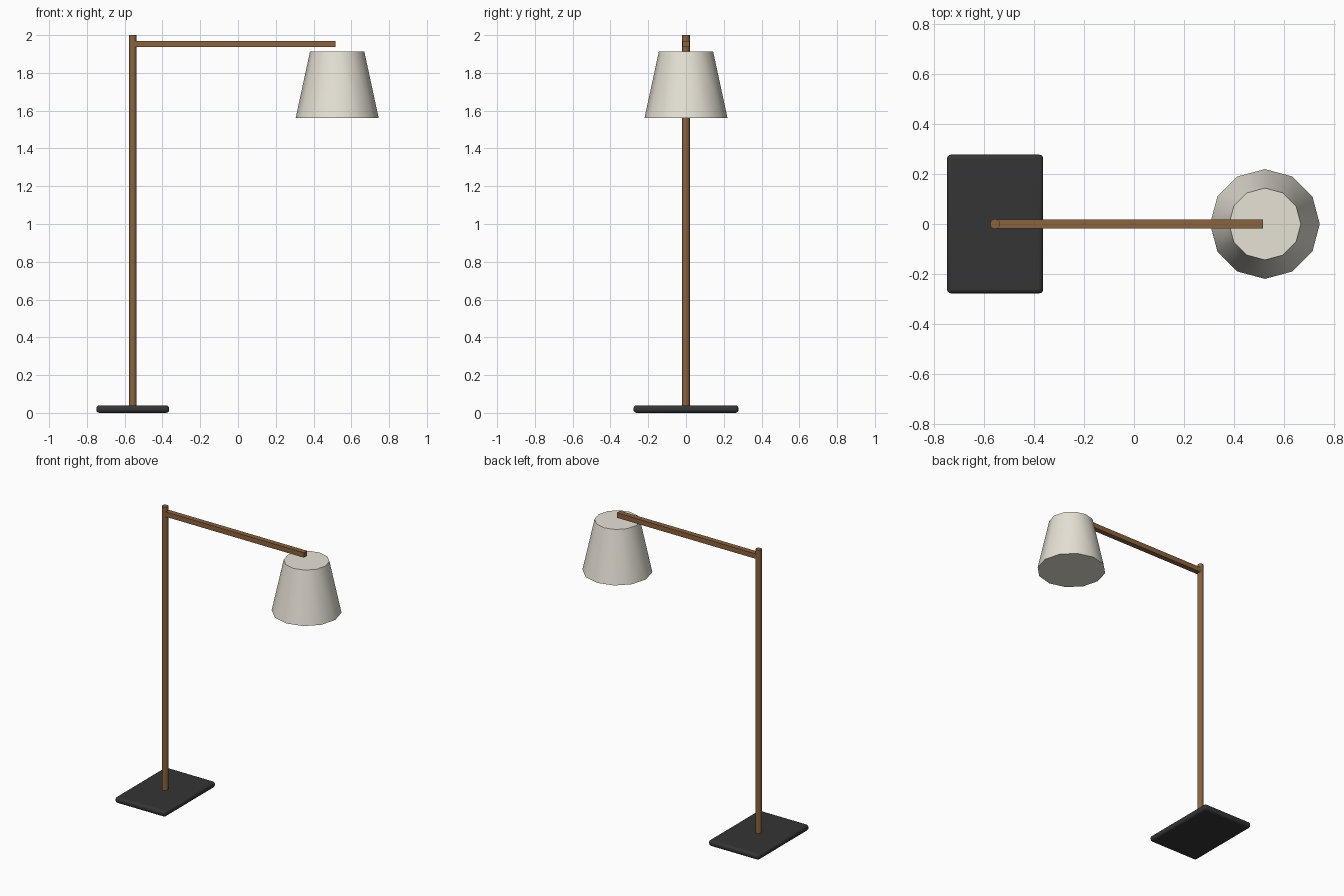
import bpy
from math import radians

if "Cube" in bpy.data.objects:
    bpy.data.objects.remove(bpy.data.objects["Cube"])


def material(name, rgb):
    m = bpy.data.materials.new(name)
    m.diffuse_color = (*rgb, 1)
    m.use_nodes = True
    m.node_tree.nodes["Principled BSDF"].inputs["Base Color"].default_value = m.diffuse_color
    return m


def finish(name, mat, smooth=True):
    ob = bpy.context.object
    ob.name = name
    ob.data.materials.append(mat)
    bpy.ops.object.transform_apply(location=False, rotation=True, scale=True)
    if smooth:
        bpy.ops.object.shade_smooth_by_angle(angle=radians(40))
    return ob


def box(name, lo, hi, mat, bevel=0):
    bpy.ops.mesh.primitive_cube_add(
        size=1, location=[(a + b) / 2 for a, b in zip(lo, hi)])
    bpy.context.object.scale = [b - a for a, b in zip(lo, hi)]
    ob = finish(name, mat, smooth=False)
    if bevel:
        mod = ob.modifiers.new("rounded_edges", 'BEVEL')
        mod.width = bevel
        mod.segments = 3
        bpy.ops.object.shade_smooth_by_angle(angle=radians(40))
    return ob


def cone(name, x, z0, z1, r0, r1, mat):
    # rotated so that vertices lie on the x axis
    bpy.ops.mesh.primitive_cone_add(
        vertices=12, radius1=r0, radius2=r1, depth=z1 - z0,
        location=(x, 0, (z0 + z1) / 2))
    return finish(name, mat)


black = material("black_metal", (0.035, 0.035, 0.037))
wood = material("wood", (0.26, 0.125, 0.05))
fabric = material("cream_fabric", (0.80, 0.76, 0.67))

# Rectangular foot plate
box("base", (-0.75, -0.278, 0), (-0.364, 0.278, 0.04), black, bevel=0.016)

# Upright pole and horizontal arm
cone("pole", -0.557, 0.03, 2.0, 0.02, 0.02, wood)
box("arm", (-0.557, -0.018, 1.936), (0.517, 0.018, 1.97), wood)

# Tapered twelve-sided shade hanging under the arm's end
cone("lamp_shade", 0.525, 1.56, 1.912, 0.22, 0.144, fabric)
